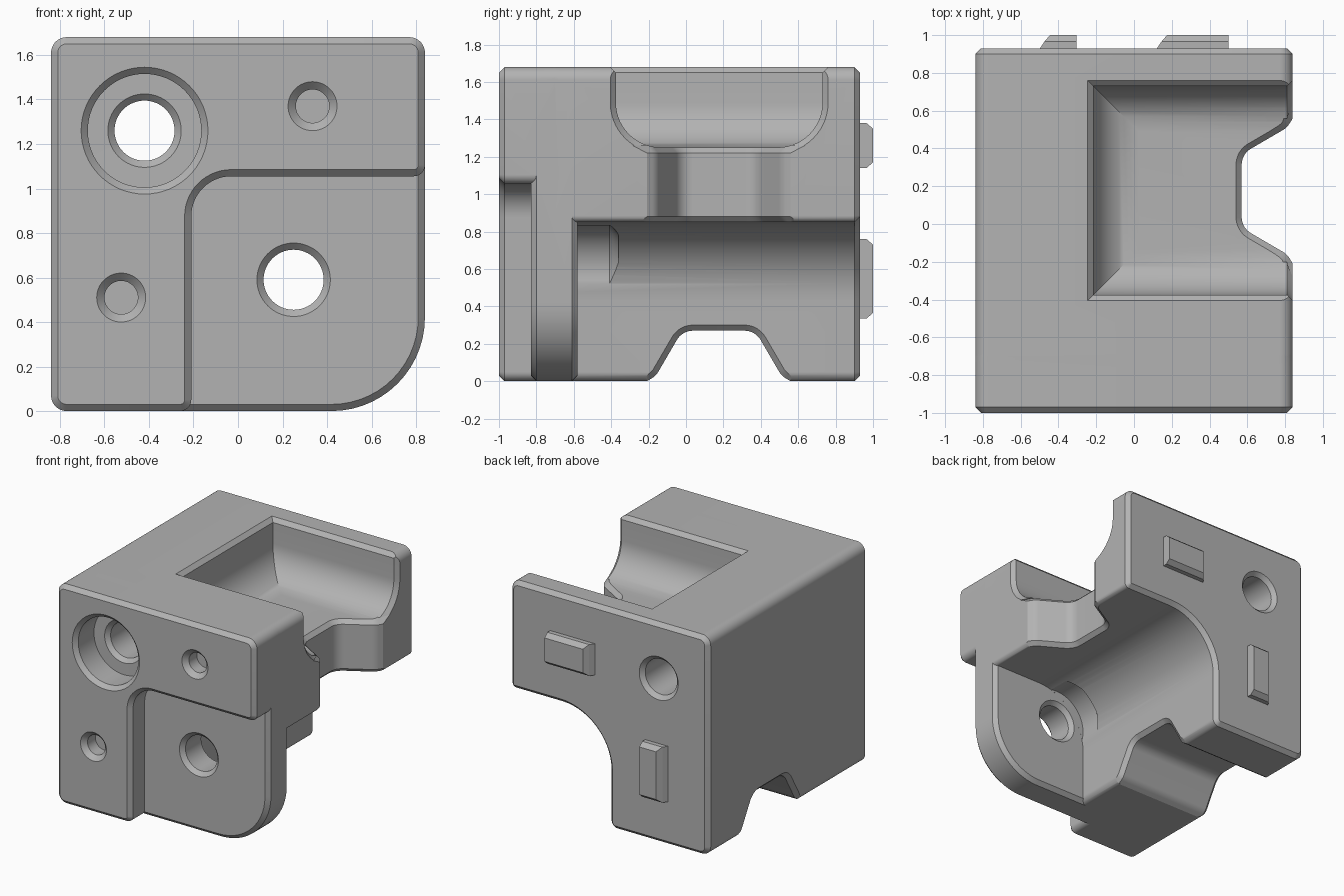
import bpy, bmesh, math
from mathutils import Vector

cube = bpy.data.objects.get("Cube")
if cube:
    bpy.data.objects.remove(cube)

C = 0.03  # chamfer width
mat = bpy.data.materials.new("plain_grey")
mat.use_nodes = True
GREY = (0.45, 0.45, 0.45, 1)
mat.diffuse_color = GREY
mat.node_tree.nodes["Principled BSDF"].inputs["Base Color"].default_value = GREY


def loft(name, rings):
    """Closed solid through rings that share a point count."""
    bm = bmesh.new()
    vs = [[bm.verts.new(p) for p in ring] for ring in rings]
    n = len(vs[0])
    for a, b in zip(vs, vs[1:]):
        for i in range(n):
            j = (i + 1) % n
            bm.faces.new((a[i], a[j], b[j], b[i]))
    bm.faces.new(vs[0])
    bm.faces.new(vs[-1])
    bmesh.ops.recalc_face_normals(bm, faces=bm.faces)
    me = bpy.data.meshes.new(name)
    bm.to_mesh(me)
    bm.free()
    me.materials.append(mat)
    ob = bpy.data.objects.new(name, me)
    bpy.context.collection.objects.link(ob)
    return ob


def rounded(corners, seg=14):
    """Outline from (u, v, radius) corners."""
    out = []
    n = len(corners)
    for i, (u, v, r) in enumerate(corners):
        p = Vector((u, v))
        if r == 0:
            out.append(p)
            continue
        a = (Vector(corners[i - 1][:2]) - p).normalized()
        b = (Vector(corners[(i + 1) % n][:2]) - p).normalized()
        half = a.angle(b) / 2
        centre = p + (a + b).normalized() * r / math.sin(half)
        start = p + a * r / math.tan(half) - centre
        end = p + b * r / math.tan(half) - centre
        sweep = math.pi - 2 * half
        for k in range(seg + 1):
            t = k / seg
            out.append(centre + (start * math.sin((1 - t) * sweep)
                                 + end * math.sin(t * sweep)) / math.sin(sweep))
    return out


def grow(pts, d):
    """Offset an outline outward by d."""
    n = len(pts)
    area = sum(pts[i - 1].cross(pts[i]) for i in range(n))
    s = 1 if area > 0 else -1
    out = []
    for i, p in enumerate(pts):
        e1 = (p - pts[i - 1]).normalized()
        e2 = (pts[(i + 1) % n] - p).normalized()
        n1, n2 = Vector((e1.y, -e1.x)) * s, Vector((e2.y, -e2.x)) * s
        out.append(p + (n1 + n2) * d / (1 + n1.dot(n2)))
    return out


def prism(name, corners, layers, place):
    """Extrude an outline through (position, offset) layers."""
    pts = rounded(corners)
    return loft(name, [[place(q.x, q.y, t) for q in grow(pts, d)] for t, d in layers])


def lathe(name, x, z, layers, seg=64):
    """Round solid along y through (y, radius) layers."""
    angles = [2 * math.pi * k / seg for k in range(seg)]
    return loft(name, [[(x + r * math.cos(a), y, z + r * math.sin(a)) for a in angles]
                       for y, r in layers])


def combine(target, tool, op):
    mod = target.modifiers.new(op, 'BOOLEAN')
    mod.operation, mod.solver, mod.object = op, 'EXACT', tool
    bpy.context.view_layer.objects.active = target
    bpy.ops.object.modifier_apply(modifier=mod.name)
    bpy.data.objects.remove(tool)


def along_y(u, v, t):
    return (u, t, v)


def along_x(u, v, t):
    return (t, u, v)


def side_notch(u, v, t):
    return (0.84 - v, u, t)


W, H = 0.84, 1.68
top = [(W, H, 0.07), (-W, H, 0.07), (-W, 0, 0.07)]

# Main block: rear angle with concave channel, middle plate, front angle
body = prism("bracket_block", top + [(0, 0, 0.05), (0, 0.85, 0.42), (W, 0.85, 0.035)],
             [(-0.7, 0), (0.93 - C, 0), (0.93, -C)], along_y)
plate = prism("plate", top + [(W, 0, 0.42)],
              [(-0.83, -C), (-0.83 + C, 0), (-0.58 - C, 0), (-0.58, -C)], along_y)
front = prism("front", top + [(-0.21, 0, 0.05), (-0.21, 1.055, 0.18), (W, 1.055, 0.05)],
              [(-1, -C), (-1 + C, 0), (-0.68, 0)], along_y)
combine(body, plate, 'UNION')
combine(body, front, 'UNION')

# Scooped top pocket, open to one side
steps = [(H + C, -2 * C), (H - C, 0)]
R = 0.24
for k in range(15):
    a = math.pi / 2 * k / 14
    steps.append((1.25 + R - R * math.sin(a), R - R * math.cos(a)))
pocket = loft("pocket", [[(-0.215 + d, -0.375 + d, z), (1, -0.375 + d, z),
                          (1, 0.73 - d, z), (-0.215 + d, 0.73 - d, z)] for z, d in steps])
combine(body, pocket, 'DIFFERENCE')
rim = prism("rim", [(-0.375, 1.9, 0), (-0.375, 1.25, R), (0.73, 1.25, R), (0.73, 1.9, 0)],
            [(W - 1.3 * C, -0.3 * C), (W + C, 2 * C)], along_x)
combine(body, rim, 'DIFFERENCE')

# Trapezoid notches: one in the side wall, one underneath
half = [(-0.29, -0.05, 0), (-0.16, 0.03, 0.1), (-0.02, 0.27, 0.1)]
notch = half + [(0.35 - u, v, r) for u, v, r in reversed(half)]
combine(body, prism("side_notch", notch,
                    [(0.84, 0.04), (0.88, 0), (1.22, 0), (1.26, 0.04)], side_notch), 'DIFFERENCE')
combine(body, prism("foot_notch", notch,
                    [(-W - C, 2 * C), (-W + C, 0), (-C, 0), (C, 2 * C)], along_x), 'DIFFERENCE')

# Counterbored through hole, plate hole with clearance, two blind sockets
bore, flare = 0.135, 0.195
combine(body, lathe("main_hole", -0.42, 1.26, [
    (-1.03, 0.315), (-0.97, 0.255), (-0.78, 0.255), (-0.779, bore + C),
    (-0.75, bore), (0.9, bore), (0.96, flare)]), 'DIFFERENCE')
combine(body, lathe("plate_hole", 0.25, 0.59, [
    (-0.86, flare), (-0.8, bore), (-0.61, bore), (-0.58, bore + C),
    (-0.579, 0.25), (-0.41, 0.25), (-0.36, 0.2)]), 'DIFFERENCE')
for x, z in ((0.335, 1.37), (-0.525, 0.51)):
    combine(body, lathe("socket", x, z, [(-1.03, 0.14), (-0.965, 0.075), (-0.87, 0.075)]),
            'DIFFERENCE')

# Chamfered lugs on the back
for name, x0, x1, z0, z1 in (("upper_lug", 0.115, 0.5, 1.14, 1.38),
                             ("lower_lug", -0.505, -0.305, 0.335, 0.76)):
    loft(name, [[(x0 + s, y, z0 + e), (x1, y, z0 + e), (x1, y, z1 - e), (x0 + s, y, z1 - e)]
                for y, s, e in ((0.92, 0, 0), (0.965, 0.03, 0), (1, 0.06, C))])

# Smooth the curves, keep the edges sharp
bpy.ops.object.select_all(action='DESELECT')
body.select_set(True)
bpy.context.view_layer.objects.active = body
bpy.ops.object.shade_smooth_by_angle(angle=math.radians(25))
